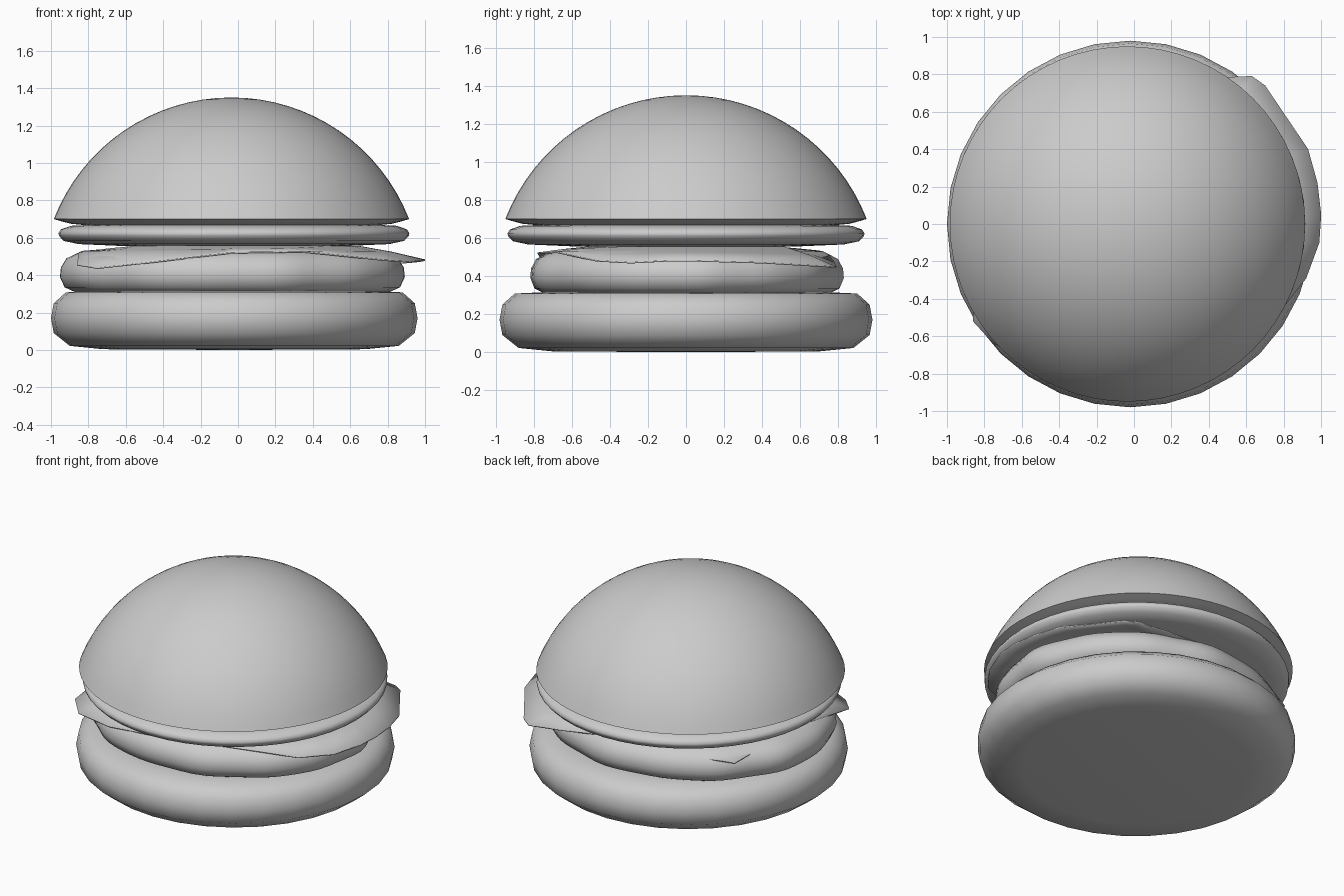
import bpy, bmesh, math

if "Cube" in bpy.data.objects:
    bpy.data.objects.remove(bpy.data.objects["Cube"])


def finish(name, bm, angle=60):
    bmesh.ops.recalc_face_normals(bm, faces=bm.faces)
    mesh = bpy.data.meshes.new(name)
    bm.to_mesh(mesh)
    bm.free()
    ob = bpy.data.objects.new(name, mesh)
    bpy.context.collection.objects.link(ob)
    bpy.ops.object.select_all(action='DESELECT')
    ob.select_set(True)
    bpy.context.view_layer.objects.active = ob
    bpy.ops.object.shade_smooth_by_angle(angle=math.radians(angle))
    return ob


def lathe(name, profile, cx, segs, sy=1.0, wobble=None):
    """Closed solid of revolution; profile runs from bottom pole to top pole as (r, z)."""
    bm = bmesh.new()
    low = bm.verts.new((cx, 0, profile[0][1]))
    high = bm.verts.new((cx, 0, profile[-1][1]))
    rings = []
    for r, z in profile[1:-1]:
        ring = []
        for i in range(segs):
            a = 2 * math.pi * i / segs
            k = r * (1 + (wobble(a) if wobble else 0))
            ring.append(bm.verts.new((cx + k * math.cos(a), k * sy * math.sin(a), z)))
        rings.append(ring)
    for i in range(segs):
        j = (i + 1) % segs
        bm.faces.new((low, rings[0][j], rings[0][i]))
        bm.faces.new((high, rings[-1][i], rings[-1][j]))
        for a, b in zip(rings, rings[1:]):
            bm.faces.new((a[i], a[j], b[j], b[i]))
    return finish(name, bm)


# Bottom bun
lathe("bottom_bun", [(0, 0), (0.70, 0.004), (0.88, 0.022), (0.965, 0.09), (0.98, 0.17),
                     (0.965, 0.25), (0.90, 0.308), (0.75, 0.315), (0, 0.315)], -0.02, 32)

# Lumpy patty, a little narrower in y
lathe("patty", [(0, 0.305), (0.84, 0.31), (0.895, 0.335), (0.92, 0.39), (0.915, 0.44),
                (0.885, 0.49), (0.80, 0.53), (0.66, 0.541), (0, 0.543)], -0.035, 72, 0.895,
      lambda a: 0.007 * math.sin(9 * a + 0.5) + 0.005 * math.sin(14 * a))

# Drooping cheese slice: outline blended into a flat middle
outline = [(0.63, 0.79, 0.445), (0.70, 0.74, 0.45), (0.93, 0.40, 0.47), (0.98, 0.22, 0.475),
           (1.0, 0.05, 0.48), (0.99, -0.10, 0.48), (0.92, -0.29, 0.47), (0.78, -0.47, 0.48),
           (0.35, -0.68, 0.525), (-0.03, -0.78, 0.52), (-0.45, -0.75, 0.47),
           (-0.75, -0.64, 0.437), (-0.86, -0.52, 0.455), (-0.85, -0.1, 0.52),
           (-0.80, 0.3, 0.50), (-0.75, 0.55, 0.465), (-0.60, 0.62, 0.48),
           (-0.25, 0.70, 0.53), (0.06, 0.75, 0.51), (0.40, 0.78, 0.47)]
bm = bmesh.new()
rings = []
for s, drop in ((0.65, 0), (0.82, 0.42), (1, 1)):
    rings.append([bm.verts.new((x * s, y * s, 0.552 + (z - 0.552) * drop)) for x, y, z in outline])
n = len(outline)
bm.faces.new(rings[0])
for a, b in zip(rings, rings[1:]):
    for i in range(n):
        j = (i + 1) % n
        bm.faces.new((a[i], b[i], b[j], a[j]))
cheese = finish("cheese_slice", bm)
mod = cheese.modifiers.new("thickness", 'SOLIDIFY')
mod.thickness = 0.008
mod.offset = 0

# Thin round slice under the top bun
lathe("tomato_slice", [(0, 0.555), (0.60, 0.556), (0.83, 0.566), (0.91, 0.583), (0.935, 0.61),
                       (0.938, 0.625), (0.925, 0.645), (0.87, 0.664), (0.78, 0.668), (0, 0.668)],
      -0.022, 48)

# Domed top bun: undercut rim then a spherical cap
R, cz, rim = 1.019, 0.331, math.acos((0.70 - 0.331) / 1.019)
cap = [(R * math.sin(rim * (1 - k / 16)), cz + R * math.cos(rim * (1 - k / 16))) for k in range(16)]
lathe("top_bun", [(0, 0.665), (0.78, 0.667), (0.86, 0.675), (0.91, 0.688)] + cap + [(0, 1.35)],
      -0.035, 64)
